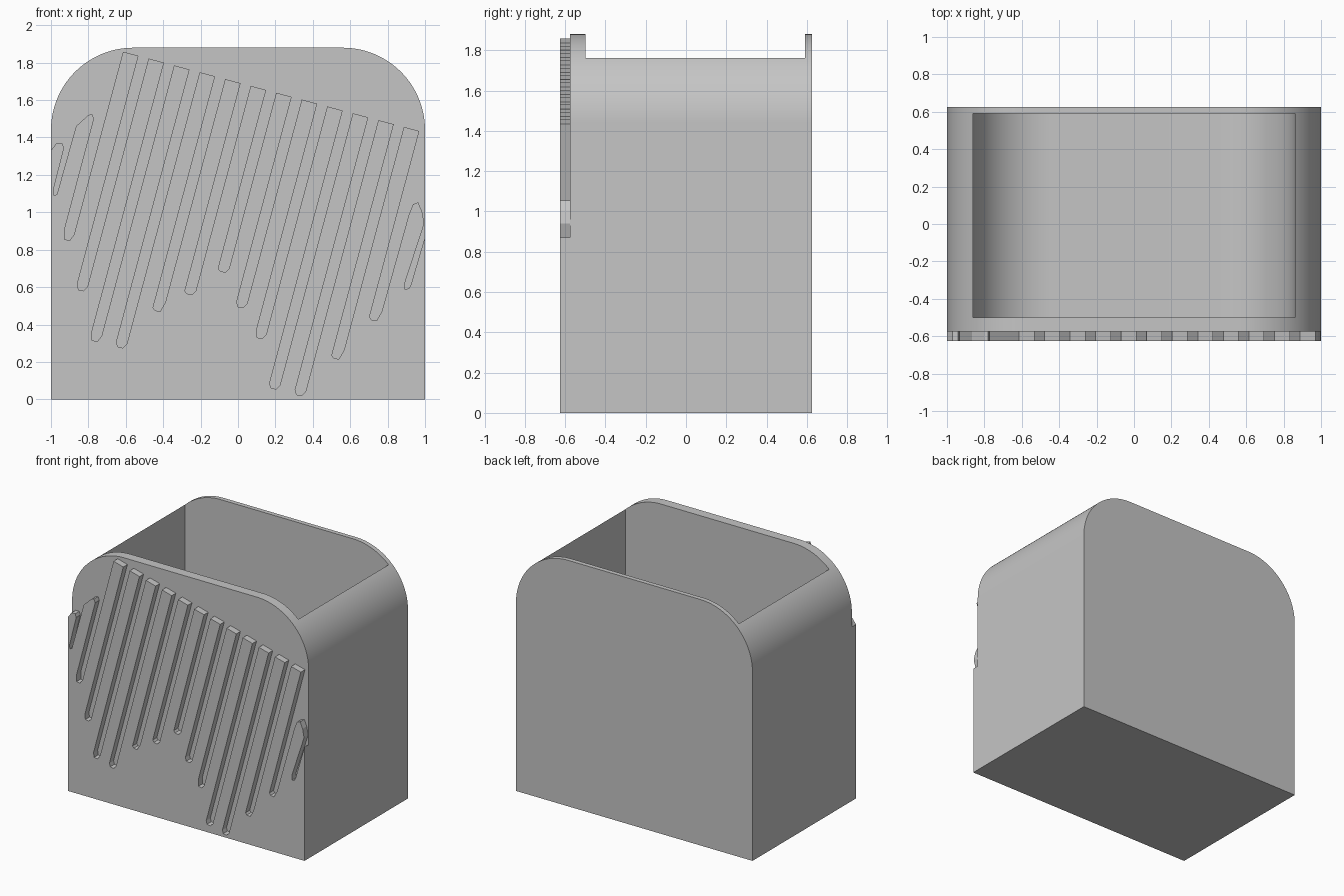
import bpy
import bmesh
from math import sin, cos, pi, radians

if "Cube" in bpy.data.objects:
    bpy.data.objects.remove(bpy.data.objects["Cube"], do_unlink=True)

grey = bpy.data.materials.new("plain grey")
grey.use_nodes = True
COLOUR = (0.56, 0.56, 0.56, 1)
grey.diffuse_color = COLOUR
grey.node_tree.nodes["Principled BSDF"].inputs["Base Color"].default_value = COLOUR


def prism(name, profile, y_front, y_back):
    """Solid made by pushing an x-z profile from y_front to y_back."""
    bm = bmesh.new()
    face = bm.faces.new([bm.verts.new((x, y_front, z)) for x, z in profile])
    pushed = bmesh.ops.extrude_face_region(bm, geom=[face])["geom"]
    moved = [v for v in pushed if isinstance(v, bmesh.types.BMVert)]
    bmesh.ops.translate(bm, vec=(0, y_back - y_front, 0), verts=moved)
    bmesh.ops.recalc_face_normals(bm, faces=bm.faces)
    mesh = bpy.data.meshes.new(name)
    bm.to_mesh(mesh)
    bm.free()
    mesh.materials.append(grey)
    obj = bpy.data.objects.new(name, mesh)
    bpy.context.collection.objects.link(obj)
    return obj


def arc(cx, cz, r, start, end, steps=28):
    return [(cx + r * cos(a), cz + r * sin(a))
            for a in (start + (end - start) * i / steps for i in range(steps + 1))]


def activate(obj):
    bpy.ops.object.select_all(action="DESELECT")
    obj.select_set(True)
    bpy.context.view_layer.objects.active = obj


# Body: box with two large rounded top corners
R, TOP = 0.44, 1.88
FRONT, BACK, FACE = -0.575, 0.625, -0.625
outline = [(-1, 0), (1, 0)]
outline += arc(1 - R, TOP - R, R, 0, pi / 2)
outline += arc(R - 1, TOP - R, R, pi / 2, pi)
body = prism("bin_body", outline, FRONT, BACK)

# Cavity: open at the top, rounded where the walls meet the floor
HALF, FLOOR, FILLET = 0.86, 0.12, 0.42
hollow = arc(FILLET - HALF, FLOOR + FILLET, FILLET, pi, 1.5 * pi)
hollow += arc(HALF - FILLET, FLOOR + FILLET, FILLET, 1.5 * pi, 2 * pi)
hollow += [(HALF, 2.2), (-HALF, 2.2)]
cutter = prism("cavity_cutter", hollow, -0.5, 0.59)
cutter.hide_render = True
cut = body.modifiers.new("cavity", "BOOLEAN")
cut.operation = "DIFFERENCE"
cut.solver = "EXACT"
cut.object = cutter
activate(body)
bpy.ops.object.modifier_apply(modifier=cut.name)
bpy.data.objects.remove(cutter, do_unlink=True)

# Raised front layer: slanted fingers separated by grooves of varied depth
LEAN = 0.268
PITCH, FIRST, HALF_GAP = 0.1463, -1.288, 0.029


def on_slant(u, z):
    return (u + LEAN * z, z)


def finger_tip(u):
    return on_slant(u, (1.694 - LEAN * u) / (1 + LEAN ** 2))


# Groove bottoms: height, then lift of the left and right corner
grooves = [(0.85, 0.06, 0.03), (0.58, 0.04, 0.02), (0.31, 0.04, 0.03),
           (0.275, 0.03, 0.02), (0.47, 0.02, 0.05), (0.56, 0.02, 0.02),
           (0.68, 0.02, 0.02), (0.49, 0.03, 0.02), (0.325, 0.06, 0.02),
           (0.055, 0.03, 0.02), (0.02, 0.03, 0.02), (0.215, 0.02, 0.05),
           (0.42, 0.02, 0.05)]

layer = [(-1, 0), (-1, 1.33), (-0.97, 1.37), (-0.94, 1.37), (-0.93, 1.345),
         (-0.987, 1.12), (-0.984, 1.09), (-0.968, 1.096), (-0.866, 1.46),
         (-0.8, 1.52), (-0.78, 1.525), (-0.77, 1.5)]
for n, (z, lift_l, lift_r) in enumerate(grooves, 1):
    u = FIRST + PITCH * n
    layer += [on_slant(u - HALF_GAP, z + lift_l),
              on_slant(u - HALF_GAP / 2, z + 0.005),
              on_slant(u + HALF_GAP / 2, z),
              on_slant(u + HALF_GAP, z + lift_r)]
    if n < len(grooves):
        layer += [finger_tip(u + HALF_GAP), finger_tip(u + PITCH - HALF_GAP)]
layer += [(0.914, 0.989), (0.936, 1.043), (0.963, 1.053), (0.984, 1.005),
          (0.996, 0.94), (0.893, 0.625), (0.893, 0.588), (0.914, 0.593),
          (0.925, 0.615), (1, 0.87), (1, 0)]
front = prism("front_relief", layer, FACE, FRONT)

# Smooth the rounded corners, keep the edges crisp
activate(body)
bpy.ops.object.shade_smooth_by_angle(angle=radians(30))
